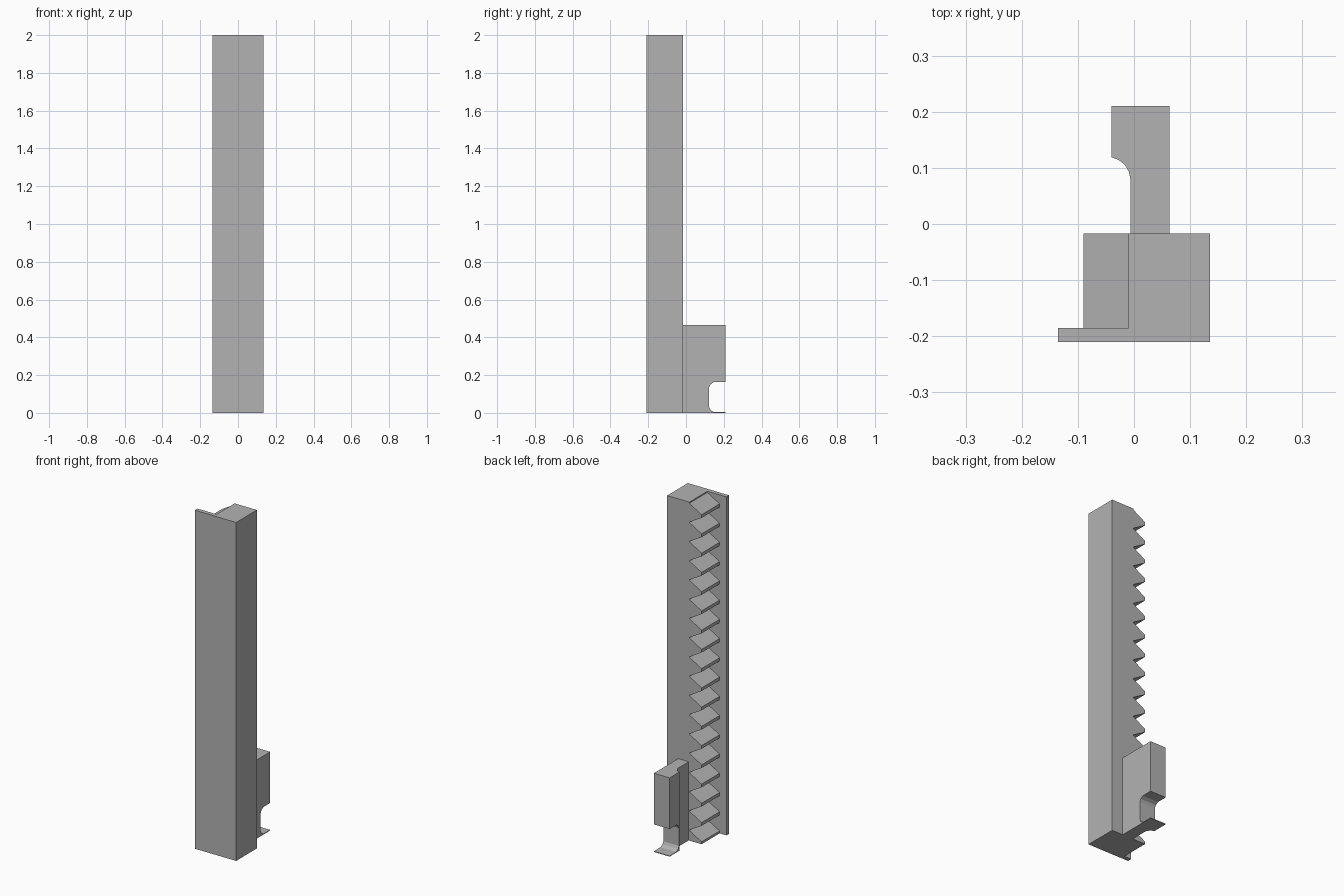
import bpy
import bmesh
from mathutils import Vector

cube = bpy.data.objects.get("Cube")
if cube:
    bpy.data.objects.remove(cube, do_unlink=True)

grey = bpy.data.materials.new("plain_grey")
grey.use_nodes = True
colour = (0.45, 0.45, 0.45, 1)
grey.diffuse_color = colour
grey.node_tree.nodes["Principled BSDF"].inputs["Base Color"].default_value = colour


def prism(name, points, axis, low, high):
    """Extrude a 2D outline along one axis, from low to high."""
    def place(a, b, t):
        return {"x": (t, a, b), "y": (a, t, b), "z": (a, b, t)}[axis]

    bm = bmesh.new()
    face = bm.faces.new([bm.verts.new(place(a, b, low)) for a, b in points])
    grown = bmesh.ops.extrude_face_region(bm, geom=[face])
    verts = [v for v in grown["geom"] if isinstance(v, bmesh.types.BMVert)]
    bmesh.ops.translate(bm, verts=verts, vec=Vector(place(0, 0, high - low)))
    bmesh.ops.recalc_face_normals(bm, faces=bm.faces)
    mesh = bpy.data.meshes.new(name)
    bm.to_mesh(mesh)
    bm.free()
    mesh.materials.append(grey)
    obj = bpy.data.objects.new(name, mesh)
    bpy.context.scene.collection.objects.link(obj)
    return obj


# Main bar with its thin front flange
FRONT, BACK, ROOT, TIP, STEP = -0.21, -0.017, -0.01, -0.09, -0.185
prism("bar", [(-0.135, FRONT), (0.135, FRONT), (0.135, BACK),
              (ROOT, BACK), (ROOT, STEP), (-0.135, STEP)], "z", 0, 2)

# Row of flat-tipped rack teeth, the lowest one cut off at the base
pitch, slope, land, top = 0.1137, 0.046, 0.019, 1.993
outline = [(0.02, top)]
for i in range(18):
    z = top - i * pitch
    for x, drop in ((ROOT, 0), (TIP, slope), (TIP, slope + land),
                    (ROOT, 2 * slope + land)):
        outline.append((x, max(z - drop, 0)))
outline.append((0.02, 0))
prism("rack_teeth", outline, "y", STEP, BACK)

# Rear lug: a narrow neck widening through a rounded inner corner
lug = prism("rear_lug", [(0.063, BACK), (0.063, 0.21), (-0.04, 0.21),
                         (-0.04, 0.119), (-0.027, 0.114), (-0.016, 0.105),
                         (-0.009, 0.093), (-0.006, 0.078), (-0.006, BACK)],
            "z", 0, 0.465)

# Notch through the lug, leaving a thin foot below
cutter = prism("notch_cutter", [(0.3, 0.163), (0.148, 0.163), (0.13, 0.152),
                                (0.122, 0.135), (0.122, 0.03), (0.13, 0.014),
                                (0.148, 0.004), (0.3, 0.004)], "x", -0.2, 0.2)
cutter.hide_render = True
cut = lug.modifiers.new("notch", "BOOLEAN")
cut.operation = "DIFFERENCE"
cut.solver = "EXACT"
cut.object = cutter
bpy.context.view_layer.objects.active = lug
bpy.ops.object.modifier_apply(modifier=cut.name)
bpy.data.objects.remove(cutter, do_unlink=True)
